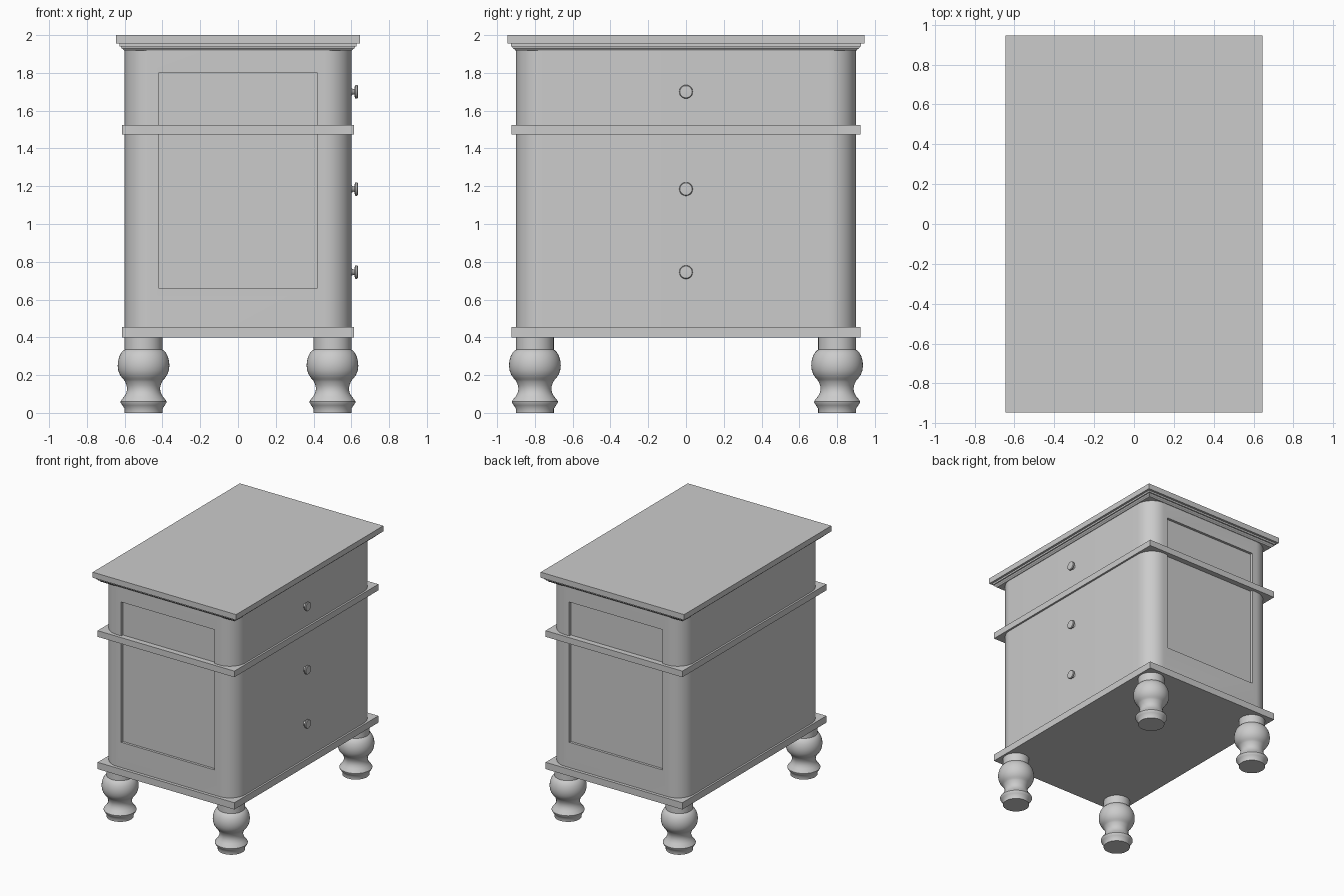
import bpy, bmesh, math
from mathutils import Matrix, Vector

if "Cube" in bpy.data.objects:
    bpy.data.objects.remove(bpy.data.objects["Cube"])


def finish(bm, name, smooth=True):
    bmesh.ops.recalc_face_normals(bm, faces=bm.faces[:])
    me = bpy.data.meshes.new(name)
    bm.to_mesh(me)
    bm.free()
    ob = bpy.data.objects.new(name, me)
    bpy.context.collection.objects.link(ob)
    if smooth:
        bpy.ops.object.select_all(action='DESELECT')
        ob.select_set(True)
        bpy.context.view_layer.objects.active = ob
        bpy.ops.object.shade_smooth_by_angle(angle=math.radians(35))
    return ob


def box(bm, hx, hy, z0, z1):
    m = Matrix.Translation((0, 0, (z0 + z1) / 2)) @ Matrix.Diagonal((2 * hx, 2 * hy, z1 - z0, 1))
    bmesh.ops.create_cube(bm, size=1, matrix=m)


def slab(name, hx, hy, z0, z1):
    bm = bmesh.new()
    box(bm, hx, hy, z0, z1)
    return finish(bm, name, False)


def skin(bm, rings):
    # join matching rings of vertices and cap both ends
    n = len(rings[0])
    for a, b in zip(rings, rings[1:]):
        for i in range(n):
            j = (i + 1) % n
            bm.faces.new((a[i], a[j], b[j], b[i]))
    bm.faces.new(rings[0])
    bm.faces.new(rings[-1])


def turned(name, profile, matrix, n=40):
    bm = bmesh.new()
    rings = []
    for r, z in profile:
        rings.append([bm.verts.new(matrix @ Vector((r * math.cos(2 * math.pi * i / n),
                                                    r * math.sin(2 * math.pi * i / n), z)))
                      for i in range(n)])
    skin(bm, rings)
    return finish(bm, name)


# cabinet body: rounded vertical corners, recessed panel front and back
bm = bmesh.new()
box(bm, 0.6, 0.9, 0.43, 1.955)
upright = [e for e in bm.edges if abs(e.verts[0].co.z - e.verts[1].co.z) > 0.5]
bmesh.ops.bevel(bm, geom=upright, offset=0.14, segments=12, profile=0.5, affect='EDGES')
bm.normal_update()
for f in [f for f in bm.faces if abs(f.normal.y) > 0.999]:
    s = 1 if f.normal.y > 0 else -1
    bmesh.ops.inset_individual(bm, faces=[f], thickness=0.02)
    for v in f.verts:
        v.co.x = math.copysign(0.42, v.co.x)
        v.co.z = 1.8 if v.co.z > 1.2 else 0.66
    inner = bmesh.ops.extrude_discrete_faces(bm, faces=[f])["faces"][0]
    for v in inner.verts:
        v.co.y -= s * 0.02
finish(bm, "cabinet_body")

# square-cornered boards
slab("base_board", 0.615, 0.925, 0.40, 0.455)
slab("middle_rail", 0.615, 0.925, 1.475, 1.525)
slab("table_top", 0.645, 0.945, 1.955, 2.0)

# stepped moulding under the top
bm = bmesh.new()
steps = [(0.0, 1.918), (0.004, 1.919), (0.008, 1.925), (0.017, 1.931), (0.019, 1.935),
         (0.019, 1.939), (0.027, 1.941), (0.027, 1.956)]
skin(bm, [[bm.verts.new((sx * (0.6 + d), sy * (0.9 + d), z))
           for sx, sy in ((-1, -1), (1, -1), (1, 1), (-1, 1))] for d, z in steps])
finish(bm, "top_moulding", False)

# turned legs
leg = [(0.1, 0.0), (0.1, 0.022), (0.112, 0.04), (0.121, 0.054), (0.122, 0.06), (0.116, 0.07),
       (0.101, 0.088), (0.091, 0.107), (0.087, 0.127), (0.09, 0.146), (0.098, 0.166),
       (0.104, 0.175), (0.113, 0.184), (0.126, 0.203), (0.134, 0.225), (0.137, 0.25),
       (0.135, 0.275), (0.128, 0.3), (0.117, 0.32), (0.105, 0.332), (0.1, 0.335), (0.1, 0.41)]
for y, end in ((-0.8, "front"), (0.8, "back")):
    for x, side in ((-0.5, "left"), (0.5, "right")):
        turned(f"{end}_{side}_leg", leg, Matrix.Translation((x, y, 0)))

# drawer knobs on the right side
knob = [(0.02, -0.005), (0.018, 0.004), (0.014, 0.01), (0.015, 0.016), (0.032, 0.019),
        (0.036, 0.022), (0.036, 0.03), (0.032, 0.034), (0.015, 0.035)]
for z, where in ((1.70, "upper"), (1.185, "middle"), (0.745, "lower")):
    turned(f"{where}_drawer_knob", knob,
           Matrix.Translation((0.6, 0, z)) @ Matrix.Rotation(math.pi / 2, 4, 'Y'), 24)
